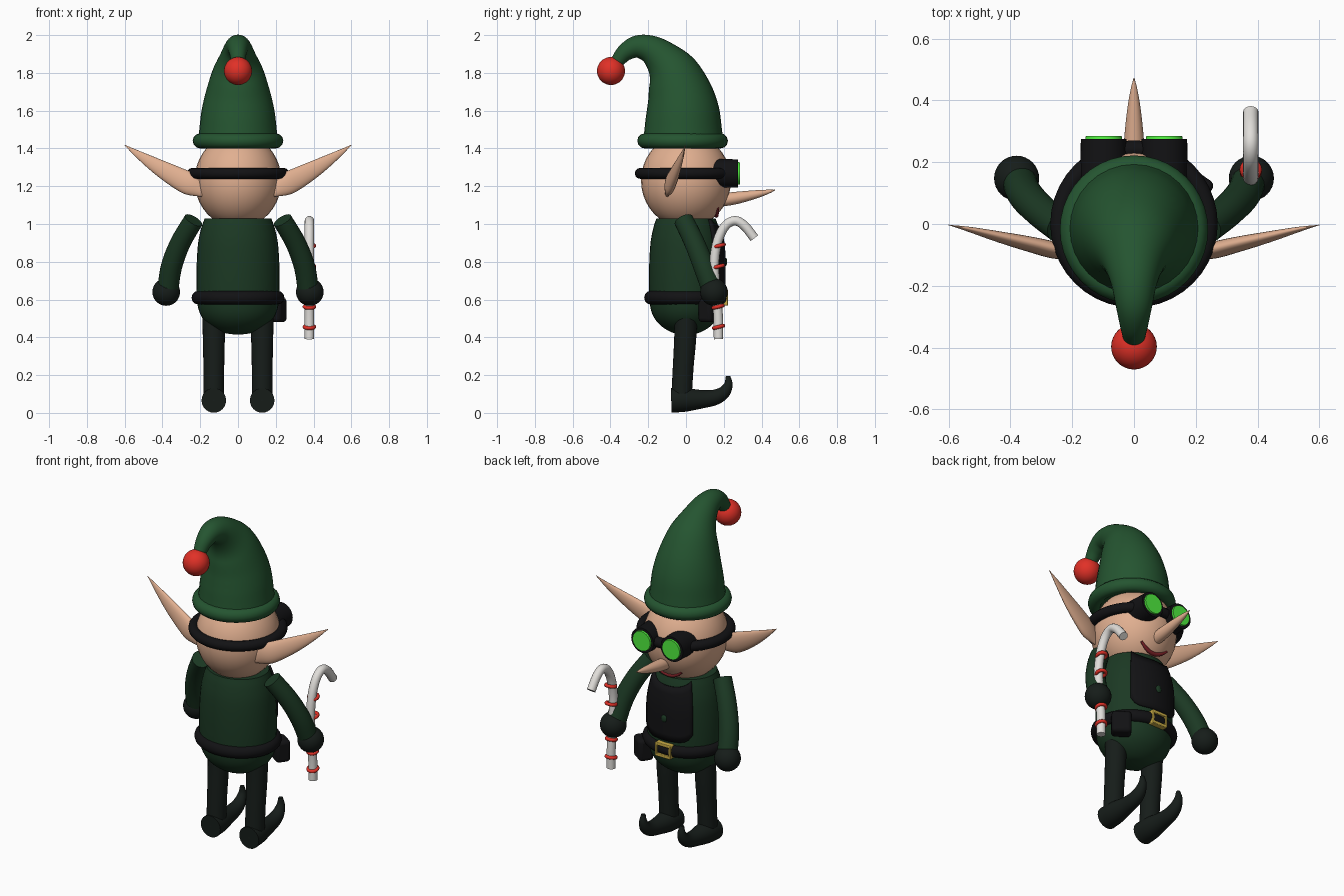
import bpy, bmesh, math
from mathutils import Vector

if "Cube" in bpy.data.objects:
    bpy.data.objects.remove(bpy.data.objects["Cube"])


def mat(name, r, g, b):
    m = bpy.data.materials.new(name)
    m.diffuse_color = (r, g, b, 1)
    m.use_nodes = True
    m.node_tree.nodes["Principled BSDF"].inputs["Base Color"].default_value = m.diffuse_color
    return m


GREEN = mat("hat_green", 0.018, 0.09, 0.03)
DARK_GREEN = mat("tunic_green", 0.011, 0.04, 0.017)
BOOT = mat("boot_black", 0.008, 0.012, 0.01)
BLACK = mat("black", 0.006, 0.006, 0.007)
SKIN = mat("skin", 0.75, 0.43, 0.28)
RED = mat("red", 0.75, 0.03, 0.02)
LIP = mat("lip", 0.2, 0.015, 0.02)
LENS = mat("lens_green", 0.08, 0.85, 0.05)
WHITE = mat("white", 0.75, 0.73, 0.7)
GOLD = mat("gold", 0.6, 0.42, 0.06)


def finish(ob, name, material, angle=40):
    ob.name = name
    ob.data.materials.append(material)
    bpy.ops.object.select_all(action='DESELECT')
    ob.select_set(True)
    bpy.context.view_layer.objects.active = ob
    bpy.ops.object.shade_smooth_by_angle(angle=math.radians(angle))
    return ob


def from_bmesh(bm, name, material):
    bmesh.ops.recalc_face_normals(bm, faces=bm.faces[:])
    me = bpy.data.meshes.new(name)
    bm.to_mesh(me)
    bm.free()
    ob = bpy.data.objects.new(name, me)
    bpy.context.collection.objects.link(ob)
    return finish(ob, name, material)


def smooth_path(pts, n=5):
    """Catmull-Rom through (x, y, z, radius) points"""
    p = [Vector(q) for q in pts]
    p = [2 * p[0] - p[1]] + p + [2 * p[-1] - p[-2]]
    out = []
    for i in range(1, len(p) - 2):
        a, b, c, d = p[i - 1:i + 3]
        for k in range(n):
            t = k / n
            out.append(0.5 * (2 * b + (c - a) * t + (2 * a - 5 * b + 4 * c - d) * t * t
                              + (3 * b - a - 3 * c + d) * t ** 3))
    return out + [p[-2]]


def sweep(name, pts, material, ref=(1, 0, 0), flat=1.0, sides=24):
    """Round tube with varying radius; flat squashes it along ref"""
    path = smooth_path(pts)
    pos = [q.xyz for q in path]
    bm = bmesh.new()
    rings = []
    for i, q in enumerate(path):
        t = (pos[min(i + 1, len(pos) - 1)] - pos[max(i - 1, 0)]).normalized()
        u = Vector(ref)
        u = (u - t * u.dot(t)).normalized()
        v = t.cross(u)
        r = max(q[3], 0.002)
        rings.append([bm.verts.new(pos[i] + r * (flat * math.cos(a) * u + math.sin(a) * v))
                      for a in (2 * math.pi * k / sides for k in range(sides))])
    for a, b in zip(rings, rings[1:]):
        for k in range(sides):
            j = (k + 1) % sides
            bm.faces.new((a[k], a[j], b[j], b[k]))
    bm.faces.new(rings[0])
    bm.faces.new(rings[-1])
    return from_bmesh(bm, name, material)


def ball(name, loc, scale, material):
    bpy.ops.mesh.primitive_uv_sphere_add(segments=32, ring_count=20, radius=1, location=loc)
    ob = bpy.context.object
    ob.scale = scale
    return finish(ob, name, material)


def ring(name, loc, major, minor, material, scale=(1, 1, 1), rot=(0, 0, 0)):
    bpy.ops.mesh.primitive_torus_add(major_segments=40, minor_segments=12, location=loc,
                                     rotation=rot, major_radius=major, minor_radius=minor)
    bpy.context.object.scale = scale
    return finish(bpy.context.object, name, material)


def box(name, loc, size, material, bevel, rot=0):
    bpy.ops.mesh.primitive_cube_add(size=1, location=loc, rotation=(0, 0, rot))
    ob = bpy.context.object
    ob.scale = size
    bpy.ops.object.transform_apply(location=False, rotation=False, scale=True)
    b = ob.modifiers.new("round", 'BEVEL')
    b.width, b.segments = bevel, 3
    return finish(ob, name, material)


def drum(name, loc, r1, r2, depth, material):
    """Cylinder facing +y"""
    bpy.ops.mesh.primitive_cone_add(vertices=32, radius1=r1, radius2=r2, depth=depth,
                                    location=loc, rotation=(-math.pi / 2, 0, 0))
    return finish(bpy.context.object, name, material)


# hat with curled tip, brim and bobble
sweep("hat", [(0, -0.015, 1.41, 0.215), (0, -0.015, 1.5, 0.205), (0, -0.018, 1.6, 0.193),
              (0, -0.035, 1.7, 0.17), (0, -0.07, 1.8, 0.138), (0, -0.125, 1.875, 0.1),
              (0, -0.19, 1.925, 0.075), (0, -0.26, 1.938, 0.06), (0, -0.32, 1.91, 0.047),
              (0, -0.36, 1.865, 0.037), (0, -0.39, 1.82, 0.03)], GREEN, sides=32)
ring("hat_brim", (0, -0.018, 1.44), 0.2, 0.04, GREEN)
ball("hat_bobble", (0, -0.397, 1.81), (0.074,) * 3, RED)

# head, nose, mouth
ball("head", (0, 0, 1.23), (0.23, 0.238, 0.25), SKIN)
sweep("nose", [(0, 0.17, 1.125, 0.035), (0, 0.26, 1.137, 0.033), (0, 0.37, 1.157, 0.022),
               (0, 0.44, 1.172, 0.01), (0, 0.472, 1.18, 0.001)], SKIN)
mouth = []
for k in range(7):
    f = (k - 3) / 3
    x, z = 0.09 * f, 1.045 + 0.04 * f * f
    s = 1 - (x / 0.23) ** 2 - ((z - 1.23) / 0.25) ** 2
    mouth.append((x, 0.238 * math.sqrt(s), z, 0.012 - 0.006 * f * f))
sweep("mouth", mouth, LIP, ref=(0, 0, 1), sides=12)

# goggles
ring("goggle_strap", (0, 0, 1.268), 0.242, 0.029, BLACK)
box("goggle_bridge", (0, 0.235, 1.268), (0.1, 0.04, 0.04), BLACK, 0.01)
for side, s in (("left", -1), ("right", 1)):
    drum("goggle_cup_" + side, (s * 0.098, 0.205, 1.268), 0.078, 0.074, 0.14, BLACK)
    drum("goggle_lens_" + side, (s * 0.098, 0.275, 1.268), 0.062, 0.058, 0.02, LENS)

# torso lathed from a profile
sweep("torso", [(0, 0, 0.415, 0.02), (0, 0, 0.425, 0.08), (0, 0, 0.455, 0.14),
                (0, 0, 0.5, 0.187), (0, 0, 0.56, 0.212), (0, 0, 0.65, 0.219),
                (0, 0, 0.78, 0.219), (0, 0, 0.9, 0.211), (0, 0, 0.98, 0.194),
                (0, 0, 1.03, 0.176)], DARK_GREEN, ref=(0, 1, 0), flat=0.89, sides=36)

# bib wrapped round the chest, with rounded lower corners
bm = bmesh.new()
grid = []
for i in range(15):
    a = (i / 7 - 1)
    low = 0.67 + 0.05 * abs(a) ** 6
    high = 0.985 + 0.04 * abs(a) ** 3
    row = []
    for j in range(9):
        z = low + (high - low) * j / 8
        r = 0.223 - 0.045 * max(0, (z - 0.82) / 0.21) ** 2
        ang = a * math.radians(42)
        row.append(bm.verts.new((r * math.sin(ang), 0.89 * r * math.cos(ang), z)))
    grid.append(row)
for a, b in zip(grid, grid[1:]):
    for j in range(8):
        bm.faces.new((a[j], a[j + 1], b[j + 1], b[j]))
bib = from_bmesh(bm, "bib", BLACK)
thick = bib.modifiers.new("thickness", 'SOLIDIFY')
thick.thickness, thick.offset = 0.022, 0
ball("bib_button", (0, 0.208, 0.8), (0.018, 0.01, 0.022), DARK_GREEN)

# belt, buckle, pouch
ring("belt", (0, 0, 0.61), 0.21, 0.036, BLACK, scale=(1, 0.9, 1))
for z, name in ((0.643, "upper"), (0.577, "lower")):
    box("buckle_bar_" + name, (0, 0.205, z), (0.1, 0.035, 0.018), GOLD, 0.004)
for s, name in ((-1, "left"), (1, "right")):
    box("buckle_side_" + name, (s * 0.045, 0.205, 0.61), (0.014, 0.035, 0.08), GOLD, 0.004)
box("pouch", (0.195, 0.125, 0.545), (0.11, 0.085, 0.13), BLACK, 0.02, math.radians(-35))

# mirrored ears, arms, legs and curled boots
for side, s in (("left", -1), ("right", 1)):
    sweep("ear_" + side, [(s * 0.18, -0.1, 1.165, 0.025), (s * 0.25, -0.087, 1.208, 0.058),
                          (s * 0.33, -0.067, 1.25, 0.055), (s * 0.43, -0.043, 1.307, 0.04),
                          (s * 0.53, -0.018, 1.37, 0.019), (s * 0.6, -0.003, 1.418, 0.001)],
          SKIN, ref=(0, 1, 0), flat=0.45)
    sweep("arm_" + side, [(s * 0.235, -0.012, 1.02, 0.052), (s * 0.305, 0.045, 0.9, 0.054),
                          (s * 0.352, 0.095, 0.775, 0.056), (s * 0.372, 0.14, 0.65, 0.056)],
          DARK_GREEN, ref=(0, 1, 0))
    ball("hand_" + side, (s * 0.38, 0.148, 0.64), (0.073,) * 3, BOOT)
    sweep("leg_" + side, [(s * 0.128, 0.0, 0.5, 0.06), (s * 0.128, -0.005, 0.38, 0.058),
                          (s * 0.128, -0.015, 0.24, 0.055), (s * 0.128, -0.025, 0.06, 0.054)], BOOT)
    x = s * 0.128
    sweep("boot_" + side, [(x, -0.078, 0.066, 0.065), (x, 0.0, 0.069, 0.062),
                           (x, 0.09, 0.073, 0.048), (x, 0.155, 0.083, 0.041),
                           (x, 0.2, 0.108, 0.034), (x, 0.224, 0.15, 0.023),
                           (x, 0.222, 0.195, 0.012)], BOOT)

# striped cane with hook
X = 0.378
sweep("cane", [(X, 0.172, 0.39, 0.025), (X, 0.17, 0.52, 0.025), (X, 0.155, 0.68, 0.025),
               (X, 0.15, 0.8, 0.025), (X, 0.168, 0.91, 0.025), (X, 0.208, 0.99, 0.025),
               (X, 0.26, 1.017, 0.025), (X, 0.31, 0.99, 0.025), (X, 0.362, 0.925, 0.025)], WHITE, sides=16)
for i, (y, z) in enumerate(((0.172, 0.455), (0.17, 0.562), (0.165, 0.665), (0.172, 0.775), (0.176, 0.885))):
    ring("cane_stripe_%d" % (i + 1), (X, y, z), 0.026, 0.01, RED, rot=(math.radians(14), 0, 0))
